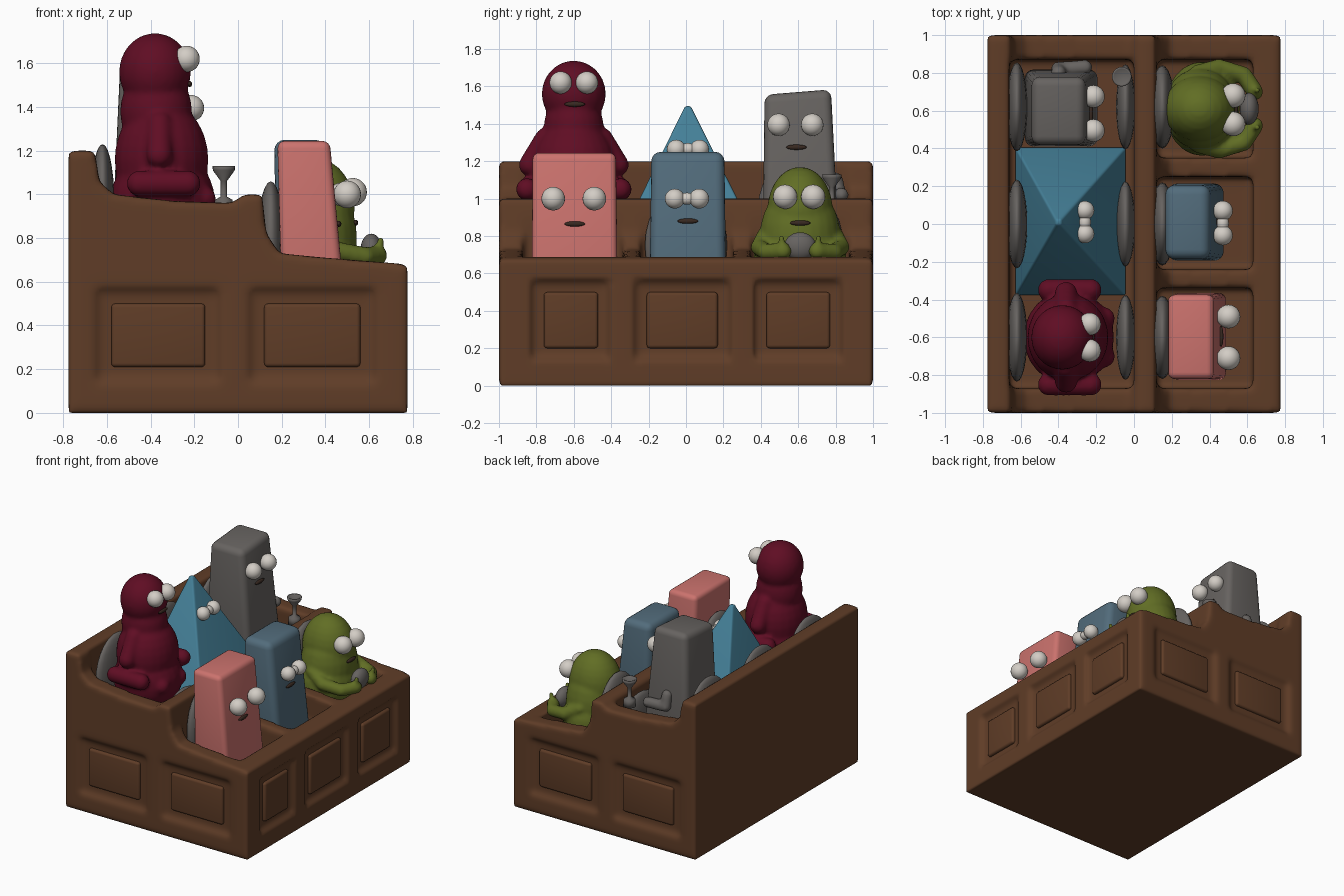
import bpy, bmesh, math
from mathutils import Matrix, Vector

if "Cube" in bpy.data.objects:
    bpy.data.objects.remove(bpy.data.objects["Cube"])


def material(name, rgb):
    m = bpy.data.materials.new(name)
    m.diffuse_color = (*rgb, 1)
    m.use_nodes = True
    m.node_tree.nodes["Principled BSDF"].inputs["Base Color"].default_value = m.diffuse_color
    return m


BROWN = material("brown wood", (0.115, 0.046, 0.020))
DARK = material("dark mouth", (0.04, 0.022, 0.015))
GREY = material("warm grey", (0.135, 0.125, 0.118))
WHITE = material("eye white", (0.65, 0.61, 0.56))
WINE = material("burgundy", (0.115, 0.004, 0.017))
BLUE = material("sky blue", (0.06, 0.22, 0.32))
SLATE = material("slate blue", (0.085, 0.15, 0.20))
PINK = material("salmon pink", (0.60, 0.17, 0.155))
GREEN = material("olive green", (0.12, 0.155, 0.018))


# ---- mesh helpers ----
def ball(bm, c, r):
    r = (r, r, r) if isinstance(r, (int, float)) else r
    bmesh.ops.create_uvsphere(bm, u_segments=24, v_segments=14, radius=1,
                              matrix=Matrix.Translation(c) @ Matrix.Diagonal((*r, 1)))


def limb(bm, pts, r, n=6):
    for a, b in zip(pts, pts[1:]):
        for i in range(n + 1):
            ball(bm, Vector(a).lerp(Vector(b), i / n), r)


def block(bm, lo, hi, z0, z1):
    """Tapered box; lo and hi are (x0, x1, y0, y1) at the bottom and top."""
    v = [bm.verts.new((b[i], b[j], z)) for b, z in ((lo, z0), (hi, z1))
         for i, j in ((0, 2), (1, 2), (1, 3), (0, 3))]
    bm.faces.new(v[3::-1])
    bm.faces.new(v[4:])
    for k in range(4):
        n = (k + 1) % 4
        bm.faces.new((v[k], v[n], v[n + 4], v[k + 4]))


def finish(bm, name, mat, bevel=0, voxel=0, smooth=0, cutter=None):
    bmesh.ops.recalc_face_normals(bm, faces=bm.faces)
    for f in bm.faces:
        f.smooth = True
    me = bpy.data.meshes.new(name)
    bm.to_mesh(me)
    bm.free()
    me.materials.append(mat)
    ob = bpy.data.objects.new(name, me)
    bpy.context.collection.objects.link(ob)
    if cutter:
        m = ob.modifiers.new("cut", 'BOOLEAN')
        m.operation, m.object, m.solver = 'DIFFERENCE', cutter, 'EXACT'
    if bevel:
        m = ob.modifiers.new("round", 'BEVEL')
        m.width, m.segments = bevel, 4
    if voxel:
        m = ob.modifiers.new("merge", 'REMESH')
        m.mode, m.voxel_size, m.use_smooth_shade = 'VOXEL', voxel, True
    if smooth:
        m = ob.modifiers.new("soften", 'SMOOTH')
        m.factor, m.iterations = 0.5, smooth
    return ob


# ---- cabinet: stepped side profile, seat wells and panel recesses cut out ----
cut = bmesh.new()
panels = bmesh.new()


def straight(bm, x0, x1, y0, y1, z0, z1):
    block(bm, (x0, x1, y0, y1), (x0, x1, y0, y1), z0, z1)


straight(cut, -0.66, 0.0, -0.87, 0.87, 0.72, 1.6)
FRONT_ROW = ((-0.87, -0.34), (-0.24, 0.25), (0.35, 0.87))
for y0, y1 in FRONT_ROW:
    straight(cut, 0.12, 0.63, y0, y1, 0.50, 1.6)
for y0, y1 in ((-0.83, -0.40), (-0.28, 0.24), (0.36, 0.84)):
    straight(cut, 0.742, 0.9, y0, y1, 0.13, 0.57)
    straight(panels, 0.72, 0.765, y0 + 0.07, y1 - 0.07, 0.20, 0.50)
for x0, x1 in ((-0.65, -0.08), (0.05, 0.63)):
    for s in (-1, 1):
        a, b = sorted((s * 0.972, s * 1.1))
        straight(cut, x0, x1, a, b, 0.14, 0.57)
        a, b = sorted((s * 0.95, s * 0.993))
        straight(panels, x0 + 0.07, x1 - 0.07, a, b, 0.21, 0.50)
cutter = finish(cut, "well_cutter", BROWN)
cutter.hide_render = True
cutter.hide_set(True)

profile = [(-0.775, 0), (-0.775, 1.2), (-0.655, 1.2), (-0.635, 1.06), (-0.57, 1.0),
           (-0.3, 0.97), (-0.03, 0.96), (0.03, 1.0), (0.11, 1.0), (0.13, 0.82),
           (0.19, 0.73), (0.4, 0.71), (0.775, 0.68), (0.775, 0)]
bm = bmesh.new()
face = bm.faces.new([bm.verts.new((x, -1, z)) for x, z in profile])
ext = bmesh.ops.extrude_face_region(bm, geom=[face])
bmesh.ops.translate(bm, vec=(0, 2, 0),
                    verts=[g for g in ext["geom"] if isinstance(g, bmesh.types.BMVert)])
finish(bm, "cabinet", BROWN, voxel=0.018, smooth=6, cutter=cutter)
finish(panels, "raised_panels", BROWN, bevel=0.018)

# ---- seat backs for both rows, and pads behind the middle wall ----
bm = bmesh.new()
for y in (-0.6, 0.0, 0.62):
    ball(bm, (-0.62, y, 0.95), (0.055, 0.235, 0.28))
    ball(bm, (-0.045, y, 0.76), (0.05, 0.225, 0.2))
    ball(bm, (0.15, y, 0.75), (0.065, 0.22, 0.31))
finish(bm, "seat_backs", GREY)

# ---- burgundy round figure ----
bm = bmesh.new()
ball(bm, (-0.38, -0.6, 1.56), (0.165, 0.172, 0.178))
ball(bm, (-0.375, -0.6, 1.38), (0.165, 0.16, 0.2))
ball(bm, (-0.35, -0.6, 1.16), (0.215, 0.23, 0.27))
ball(bm, (-0.345, -0.6, 0.97), (0.24, 0.25, 0.24))
for s in (-1, 1):
    limb(bm, [(-0.36, -0.6 + s * 0.15, 1.32), (-0.36, -0.6 + s * 0.235, 1.18)], 0.06)
    limb(bm, [(-0.45, -0.6 + s * 0.25, 1.05), (-0.23, -0.6 + s * 0.25, 1.05)], 0.06)
    limb(bm, [(-0.25, -0.6 + s * 0.1, 1.0), (-0.16, -0.6 + s * 0.1, 0.98)], 0.06)
finish(bm, "round_figure", WINE, voxel=0.014, smooth=5)

# ---- blue pyramid figure ----
bm = bmesh.new()
block(bm, (-0.63, -0.04, -0.38, 0.41), (-0.415, -0.385, -0.005, 0.025), 0.73, 1.495)
finish(bm, "pyramid_figure", BLUE, bevel=0.012)

# ---- grey tall block figure with arms ----
bm = bmesh.new()
block(bm, (-0.58, -0.19, 0.41, 0.82), (-0.54, -0.26, 0.42, 0.775), 0.72, 1.57)
for v in bm.verts:
    if v.co.z > 1:
        v.co.z += (v.co.y - 0.6) * 0.08
finish(bm, "tall_figure", GREY, bevel=0.045)
bm = bmesh.new()
limb(bm, [(-0.4, 0.80, 1.1), (-0.4, 0.82, 1.02), (-0.26, 0.83, 1.02)], 0.04)
finish(bm, "tall_figure_arm", GREY, voxel=0.014, smooth=3)

# ---- pink and slate block figures ----
bm = bmesh.new()
block(bm, (0.20, 0.49, -0.825, -0.365), (0.18, 0.42, -0.82, -0.375), 0.50, 1.245)
finish(bm, "pink_figure", PINK, bevel=0.035)
bm = bmesh.new()
block(bm, (0.18, 0.48, -0.195, 0.215), (0.165, 0.40, -0.185, 0.205), 0.50, 1.25)
finish(bm, "slate_figure", SLATE, bevel=0.05)

# ---- green dome figure hugging a bowl ----
bm = bmesh.new()
ball(bm, (0.345, 0.61, 0.94), (0.19, 0.175, 0.23))
ball(bm, (0.35, 0.61, 0.80), (0.195, 0.215, 0.28))
ball(bm, (0.36, 0.61, 0.68), (0.2, 0.25, 0.22))
for s in (-1, 1):
    y = lambda d: 0.61 + s * d
    limb(bm, [(0.34, y(0.19), 0.80), (0.45, y(0.22), 0.74), (0.58, y(0.18), 0.715),
              (0.64, y(0.09), 0.72)], 0.045)
    limb(bm, [(0.64, y(0.09), 0.74), (0.655, y(0.1), 0.79)], 0.018)
finish(bm, "dome_figure", GREEN, voxel=0.014, smooth=4)
bm = bmesh.new()
ball(bm, (0.61, 0.61, 0.745), (0.05, 0.085, 0.075))
finish(bm, "held_bowl", GREY)

# ---- goblet ----
bm = bmesh.new()
pts = [(0, 0.92), (0.045, 0.92), (0.04, 0.975), (0.014, 0.99), (0.014, 1.06),
       (0.05, 1.11), (0.052, 1.13), (0.042, 1.13), (0, 1.09)]
v = [bm.verts.new((-0.065 + r, 0.78, z)) for r, z in pts]
e = [bm.edges.new(p) for p in zip(v, v[1:])]
bmesh.ops.spin(bm, geom=v + e, cent=(-0.065, 0.78, 0), axis=(0, 0, 1),
               angle=math.tau, steps=20, use_merge=True)
bmesh.ops.remove_doubles(bm, verts=bm.verts, dist=0.0005)
finish(bm, "goblet", GREY)

# ---- faces: (name, x, y, z, eye spacing, eye radius, mouth x, mouth z) ----
FACES = [("round", -0.235, -0.6, 1.62, 0.07, 0.06, -0.222, 1.505),
         ("pyramid", -0.26, 0.01, 1.265, 0.062, 0.05, None, 0),
         ("tall", -0.215, 0.585, 1.395, 0.09, 0.06, -0.228, 1.275),
         ("pink", 0.50, -0.6, 1.0, 0.11, 0.063, 0.461, 0.865),
         ("slate", 0.47, 0.005, 1.0, 0.065, 0.053, 0.441, 0.88),
         ("dome", 0.525, 0.605, 1.01, 0.075, 0.065, 0.538, 0.87)]
for name, x, y, z, gap, r, mx, mz in FACES:
    bm = bmesh.new()
    for s in (-1, 1):
        ball(bm, (x, y + s * gap, z), r)
    if gap < 0.067:  # close-set eyes are joined
        ball(bm, (x, y, z), (0.032, 0.045, 0.032))
    finish(bm, name + "_eyes", WHITE)
    if mx is not None:
        bm = bmesh.new()
        ball(bm, (mx, y + 0.005, mz), (0.012, 0.055, 0.014))
        finish(bm, name + "_mouth", DARK)
